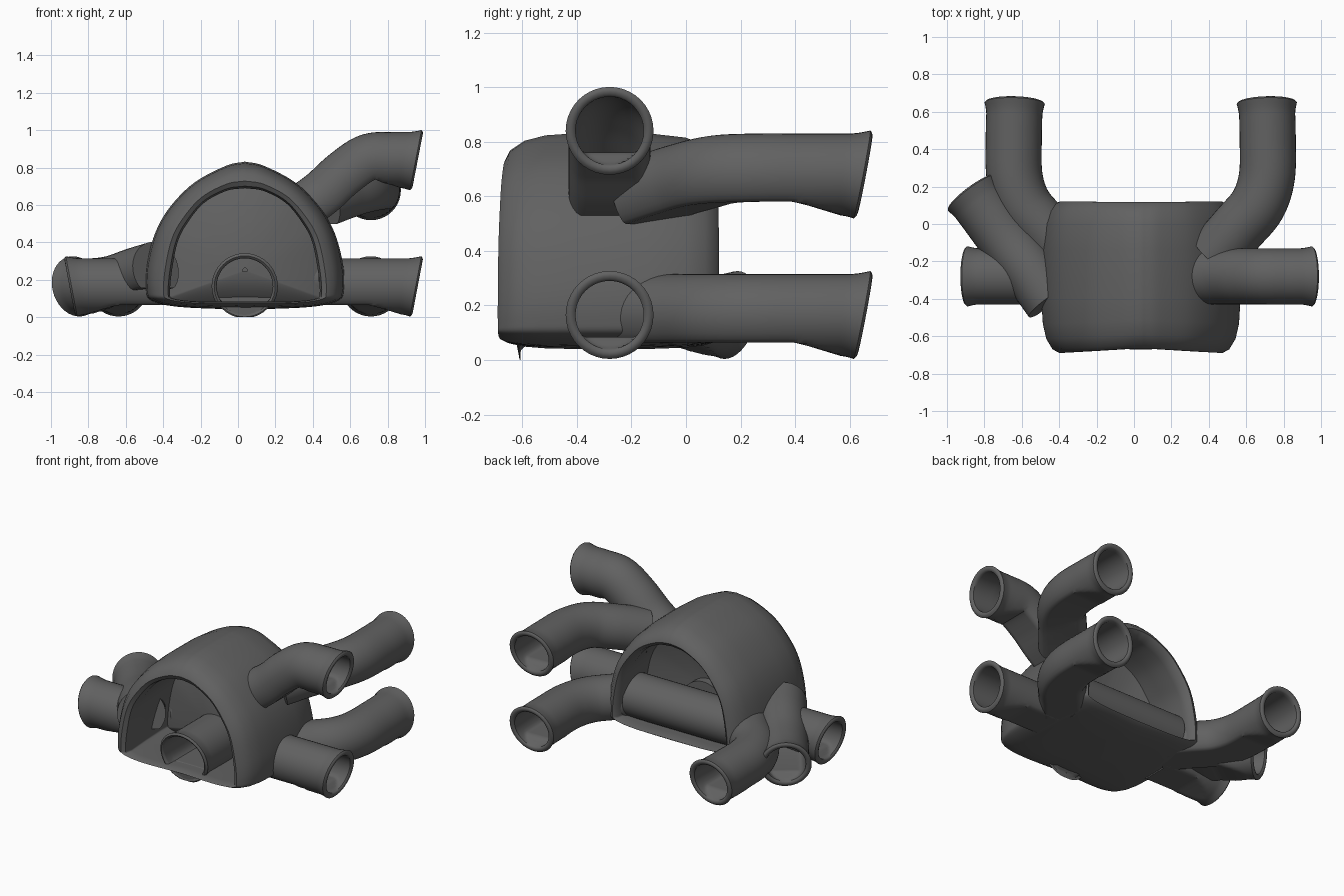
import bpy, bmesh, math
from mathutils import Vector

if "Cube" in bpy.data.objects:
    bpy.data.objects.remove(bpy.data.objects["Cube"])

grey = bpy.data.materials.new("dark grey")
grey.diffuse_color = (0.12, 0.12, 0.12, 1)
grey.use_nodes = True
grey.node_tree.nodes["Principled BSDF"].inputs["Base Color"].default_value = grey.diffuse_color


def catmull(pts, n):
    """Smooth curve through the points, n steps per span."""
    p = [Vector(q) for q in pts]
    p = [2 * p[0] - p[1]] + p + [2 * p[-1] - p[-2]]
    out = []
    for i in range(1, len(p) - 2):
        a, b, c, d = p[i - 1:i + 3]
        for k in range(n):
            t = k / n
            out.append(0.5 * (2 * b + (c - a) * t + (2 * a - 5 * b + 4 * c - d) * t * t
                              + (3 * b - a - 3 * c + d) * t ** 3))
    return out + [p[-2]]


def loft(name, rings, closed=False, cap=False):
    """Skin a list of equal rings."""
    bm = bmesh.new()
    vs = [[bm.verts.new(q) for q in r] for r in rings]
    n = len(vs[0])
    for i in range(len(vs) if closed else len(vs) - 1):
        a, b = vs[i], vs[(i + 1) % len(vs)]
        for j in range(n):
            k = (j + 1) % n
            bm.faces.new((a[j], a[k], b[k], b[j]))
    if cap:
        bm.faces.new(vs[0])
        bm.faces.new(vs[-1])
    bmesh.ops.recalc_face_normals(bm, faces=bm.faces)
    me = bpy.data.meshes.new(name)
    bm.to_mesh(me)
    bm.free()
    me.materials.append(grey)
    ob = bpy.data.objects.new(name, me)
    bpy.context.collection.objects.link(ob)
    return ob


def tunnel(name, path, drop=0.065, size=1.0, bore=0.125):
    """Hollow flat-bottomed tunnel with a rounded, flared mouth at the path's end."""
    pts = catmull([(x, y, 0.165 + dz) for x, y, dz in path], 10)
    dist = [0.0]
    for a, b in zip(pts[::-1], pts[-2::-1]):
        dist.append(dist[-1] + (b - a).length)
    dist.reverse()

    def ring(i, r, floor, push=0.0):
        t = (pts[min(i + 1, len(pts) - 1)] - pts[max(i - 1, 0)]).normalized()
        side = t.cross(Vector((0, 0, 1))).normalized()
        up = side.cross(t)
        lean = 0.19 * max(0, 1 - dist[i] / 0.2)      # the mouth leans back at the foot
        res = []
        for j in range(40):
            a = 2 * math.pi * j / 40
            v = max(r * math.sin(a), floor)
            res.append(pts[i] + side * r * math.cos(a) + up * v + t * (lean * v + push))
        return res

    outer, inner = [], []
    for i, d in enumerate(dist):
        f = -0.1 - drop * max(0, 1 - d / 0.25)
        flare = max(0, 1 - d / 0.06) ** 1.5
        outer.append(ring(i, (0.15 + 0.011 * flare) * size, f))
        inner.append(ring(i, bore, -0.08 - 0.05 * max(0, 1 - d / 0.07)))
    e = len(pts) - 1
    lip = [ring(e, bore + (0.158 * size - bore) * k, -0.165, p)
           for k, p in ((.85, .008), (.55, .011), (.2, .007))]
    return loft(name, outer + lip + inner[::-1], cap=True)


# Domed body: one closed skin running over the outside, both rims and the inside
outer = [(0, .832), (.1, .81), (.27, .72), (.40, .59), (.48, .45), (.525, .28),
         (.53, .15), (.5, .09), (.35, .055), (0, .04)]
inner = [(0, .69), (.1, .675), (.22, .61), (.31, .5), (.36, .4), (.39, .25),
         (.4, .13), (.38, .1), (.25, .085), (0, .085)]


def full(half):
    c = [(max(v.x, 0), v.y) for v in catmull(half, 6)]
    return c + [(-x, z) for x, z in c[-2:0:-1]]


fo, fi = full(outer), full(inner)


def section(y, t):
    return [(0.037 + a[0] + (b[0] - a[0]) * t, y * (0.97 + 0.07 * abs(b[0])),
             a[1] + (b[1] - a[1]) * t) for a, b in zip(fi, fo)]


skin = [(-.62, 0), (-.67, .08), (-.685, .27), (-.665, .55), (-.61, .8), (-.53, .94),
        (-.4, 1), (-.28, 1), (-.14, .99), (0, .88), (.07, .68), (.11, .42), (.12, .24),
        (.1, .07), (.05, 0), (-.1, .1), (-.28, .15), (-.45, .1)]
loft("domed_body", [section(y, t) for y, t in skin], closed=True)

# Curved partition inside the dome
rings = []
for s in (1.08, 1, .85, .65, .45, .25, .03):
    y = -0.22 - 0.08 * (1 - s * s)
    rings.append([(0.037 + x * s, y, 0.25 + (z - 0.25) * s) for x, z in fi])
loft("inner_partition", rings)

# Tunnels: path of (x, y, lift above the ground tunnels)
tunnel("inner_tunnel", [(.036, -.24, 0), (.036, -.4, 0), (.036, -.55, 0), (.036, -.63, 0)],
       0, 1.1, 0.15)
tunnel("right_lower_tunnel", [(.45, -.28, 0), (.6, -.28, 0), (.8, -.28, 0), (.95, -.28, 0)])
tunnel("right_upper_tunnel", [(.37, -.28, .41), (.47, -.28, .485), (.58, -.28, .585),
                              (.7, -.28, .665), (.82, -.28, .675), (.95, -.28, .675)])
back = [(.43, -.17), (.55, -.03), (.66, .1), (.71, .25), (.715, .45), (.71, .645)]
tunnel("back_right_lower_tunnel", [(x, y, 0) for x, y in back])
lifts = (.43, .475, .507, .515, .515, .515)
tunnel("back_right_upper_tunnel", [(x, y, h) for (x, y), h in zip(back, lifts)])
tunnel("back_left_tunnel", [(.072 - x, y, 0) for x, y in back])
tunnel("left_tunnel", [(-.42, -.28, 0), (-.55, -.28, 0), (-.75, -.28, 0), (-.89, -.28, 0)])
tunnel("left_diagonal_tunnel", [(-.44, -.41, .09), (-.54, -.27, .06), (-.67, -.1, .015),
                                (-.78, .05, 0), (-.865, .165, 0)])

# Cross passage just inside the back opening
cross = []
for x in (-.35, .04, .43):
    cross.append([(x, -.08 + .15 * math.cos(a), .2 + .14 * math.sin(a))
                  for a in (2 * math.pi * k / 32 for k in range(32))])
loft("cross_passage", cross, cap=True)

# Smooth shading with crisp edges
for ob in bpy.context.collection.objects:
    ob.select_set(True)
    bpy.context.view_layer.objects.active = ob
bpy.ops.object.shade_smooth_by_angle(angle=math.radians(40))
